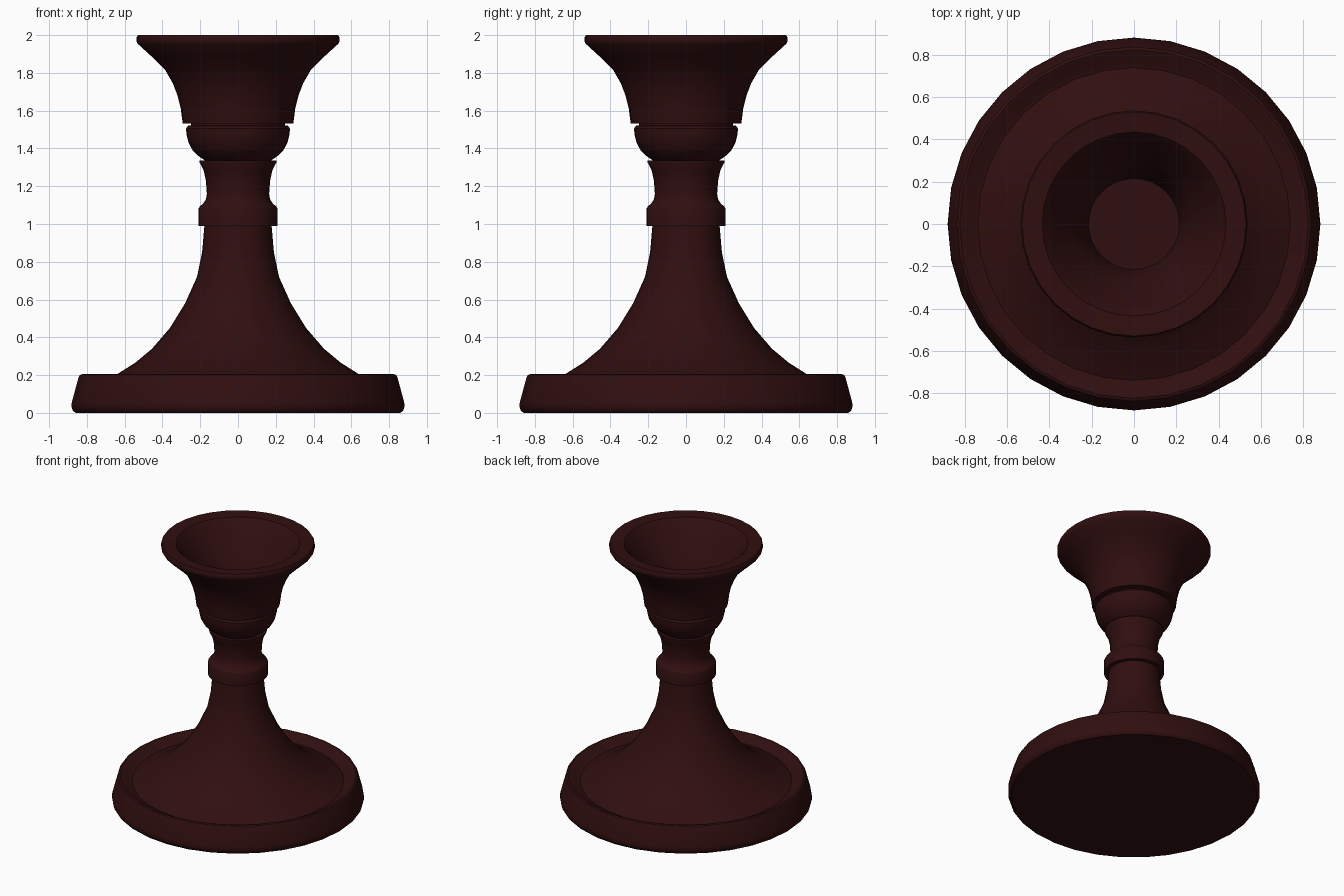
import bpy, bmesh, math

SEGMENTS = 32

wood = bpy.data.materials.new("dark mahogany")
wood.diffuse_color = (0.030, 0.0046, 0.005, 1)


def lathe(name, profile):
    """Turn a list of (radius, height) points, ordered upward on the outside, about z."""
    bm = bmesh.new()
    rings = []
    for r, z in profile:
        if r == 0:
            rings.append([bm.verts.new((0, 0, z))] * SEGMENTS)
        else:
            rings.append([bm.verts.new((r * math.cos(2 * math.pi * i / SEGMENTS),
                                        r * math.sin(2 * math.pi * i / SEGMENTS), z))
                          for i in range(SEGMENTS)])
    for low, high in zip(rings, rings[1:]):
        for i in range(SEGMENTS):
            j = (i + 1) % SEGMENTS
            corners = [low[i], low[j], high[j], high[i]]
            bm.faces.new(list(dict.fromkeys(corners)))
    mesh = bpy.data.meshes.new(name)
    bm.to_mesh(mesh)
    bm.free()
    mesh.materials.append(wood)
    obj = bpy.data.objects.new(name, mesh)
    bpy.context.collection.objects.link(obj)
    bpy.ops.object.select_all(action='DESELECT')
    obj.select_set(True)
    bpy.context.view_layer.objects.active = obj
    bpy.ops.object.shade_smooth_by_angle(angle=math.radians(35))
    return obj


# Round foot with a rolled edge and a shallow trough inside the rim
lathe("foot", [(0, 0), (0.86, 0), (0.875, 0.012), (0.882, 0.035), (0.88, 0.055),
               (0.845, 0.185), (0.838, 0.2), (0.825, 0.205), (0.81, 0.2),
               (0.76, 0.165), (0.74, 0.16)])

# Flared stem rising out of the trough
lathe("stem", [(0.74, 0.16), (0.64, 0.205), (0.545, 0.265), (0.455, 0.34), (0.36, 0.45),
               (0.28, 0.58), (0.217, 0.72), (0.19, 0.85), (0.178, 0.99)])

# Collar and waisted neck
lathe("collar_and_neck", [(0.178, 0.99), (0.21, 0.99), (0.21, 1.08), (0.203, 1.092),
                          (0.185, 1.108), (0.17, 1.13), (0.165, 1.16), (0.17, 1.23),
                          (0.182, 1.285), (0.203, 1.325), (0.203, 1.336), (0.175, 1.336)])

# Rounded knop under the cup
lathe("knop", [(0.175, 1.336), (0.205, 1.356), (0.24, 1.39), (0.262, 1.43), (0.273, 1.475),
               (0.275, 1.505), (0.265, 1.52), (0.25, 1.522), (0.25, 1.533)])

# Trumpet-shaped cup: outside, lip, inside bell and candle seat
lathe("cup", [(0.25, 1.533), (0.293, 1.533), (0.303, 1.61), (0.32, 1.68), (0.345, 1.745),
              (0.385, 1.815), (0.45, 1.88), (0.53, 1.953), (0.537, 1.965), (0.537, 1.988),
              (0.53, 2.0), (0.435, 1.993), (0.41, 1.965), (0.36, 1.88), (0.30, 1.79),
              (0.255, 1.70), (0.23, 1.62), (0.215, 1.55), (0, 1.55)])
